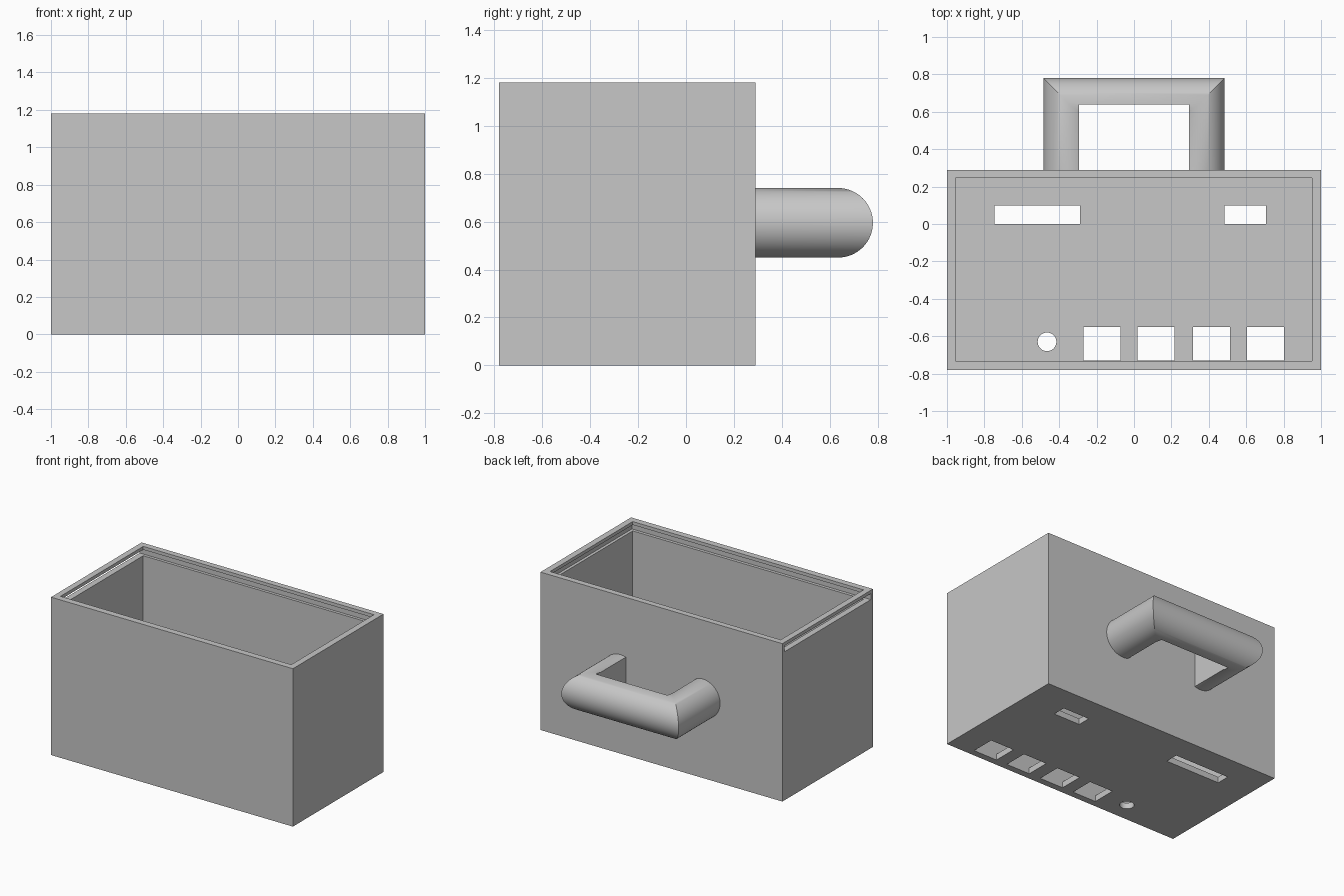
import bpy, bmesh, math
from mathutils import Vector

if "Cube" in bpy.data.objects:
    bpy.data.objects.remove(bpy.data.objects["Cube"], do_unlink=True)

grey = bpy.data.materials.new("plain_grey")
grey.use_nodes = True
COLOUR = (0.57, 0.57, 0.57, 1)
grey.diffuse_color = COLOUR
grey.node_tree.nodes["Principled BSDF"].inputs["Base Color"].default_value = COLOUR


def add_object(name, bm):
    bmesh.ops.recalc_face_normals(bm, faces=bm.faces)
    mesh = bpy.data.meshes.new(name)
    bm.to_mesh(mesh)
    bm.free()
    mesh.materials.append(grey)
    obj = bpy.data.objects.new(name, mesh)
    bpy.context.collection.objects.link(obj)
    return obj


def box(name, x, y, z):
    bm = bmesh.new()
    bmesh.ops.create_cube(bm, size=1)
    for v in bm.verts:
        v.co = Vector([a + (c + 0.5) * (b - a) for c, (a, b) in zip(v.co, (x, y, z))])
    return add_object(name, bm)


def select_only(obj):
    bpy.ops.object.select_all(action='DESELECT')
    obj.select_set(True)
    bpy.context.view_layer.objects.active = obj


def cut(target, cutter):
    cutter.hide_render = True
    mod = target.modifiers.new("cut", 'BOOLEAN')
    mod.operation = 'DIFFERENCE'
    mod.solver = 'EXACT'
    mod.object = cutter
    select_only(target)
    bpy.ops.object.modifier_apply(modifier=mod.name)
    bpy.data.objects.remove(cutter, do_unlink=True)


# Open box with a groove for a sliding lid, entered through the right side
body = box("box_body", (-1, 1), (-0.78, 0.29), (0, 1.18))
cut(body, box("cavity", (-0.955, 0.953), (-0.732, 0.245), (0.045, 1.4)))
cut(body, box("lid_groove", (-1.1, 0.975), (-0.755, 0.267), (1.11, 1.155)))

# Openings through the floor
FLOOR = (-0.1, 0.1)
for x in ((-0.745, -0.29), (0.485, 0.705)):
    cut(body, box("floor_slot", x, (0, 0.1), FLOOR))
for left in (-0.27, 0.02, 0.315, 0.605):
    cut(body, box("floor_window", (left, left + 0.197), (-0.73, -0.55), FLOOR))
bm = bmesh.new()
bmesh.ops.create_cone(bm, cap_ends=True, segments=32, radius1=0.05, radius2=0.05, depth=0.2)
bmesh.ops.translate(bm, verts=bm.verts, vec=(-0.465, -0.63, 0))
cut(body, add_object("round_hole", bm))

# Handle: round bar swept along a mitred path, flattened on the inside
RADIUS, HALF, REACH, HEIGHT, SIDES = 0.145, 0.34, 0.635, 0.595, 64
stations = [((-HALF, 0.28), (-1, 0)), ((-HALF, REACH), (-1, 1)),
            ((HALF, REACH), (1, 1)), ((HALF, 0.28), (1, 0))]
bm = bmesh.new()
rings = []
for (px, py), (dx, dy) in stations:
    ring = []
    for i in range(SIDES):
        a = 2 * math.pi * i / SIDES
        out = RADIUS * math.cos(a)
        ring.append(bm.verts.new((px + dx * out, py + dy * out, HEIGHT + RADIUS * math.sin(a))))
    rings.append(ring)
for r, s in zip(rings, rings[1:]):
    for i in range(SIDES):
        j = (i + 1) % SIDES
        bm.faces.new((r[i], r[j], s[j], s[i]))
bm.faces.new(rings[0])
bm.faces.new(rings[-1])
handle = add_object("handle", bm)
cut(handle, box("grip_space", (-0.295, 0.295), (0.1, 0.64), (0.3, 0.9)))

for obj in (body, handle):
    select_only(obj)
    bpy.ops.object.shade_smooth_by_angle(angle=math.radians(30))
